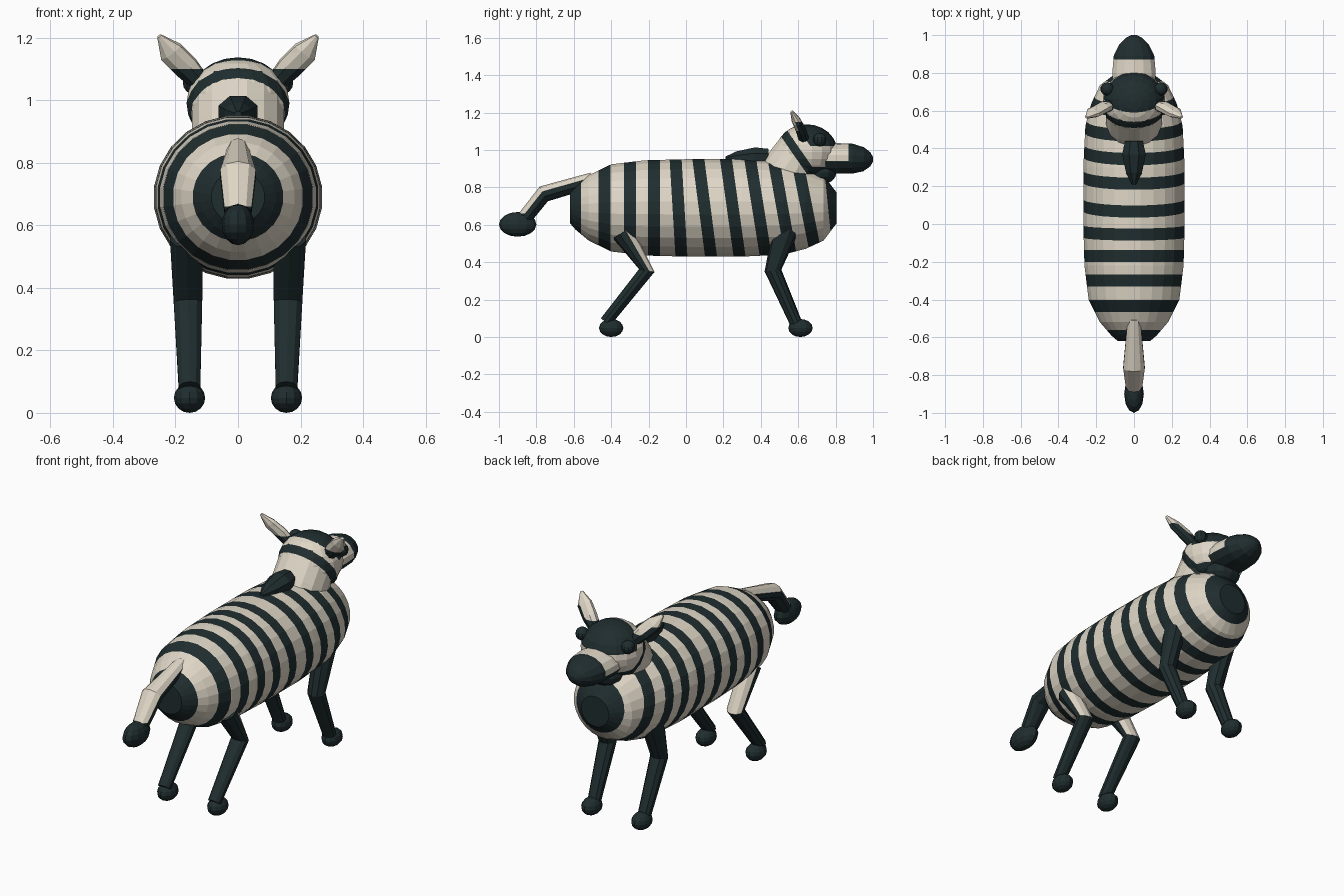
import bpy, bmesh, math
from mathutils import Vector

cube = bpy.data.objects.get("Cube")
if cube:
    bpy.data.objects.remove(cube, do_unlink=True)


def material(name, color):
    m = bpy.data.materials.new(name)
    m.diffuse_color = (*color, 1)
    m.use_nodes = True
    bsdf = next(n for n in m.node_tree.nodes if n.type == 'BSDF_PRINCIPLED')
    bsdf.inputs["Base Color"].default_value = (*color, 1)
    return m


MATS = [material("cream", (0.74, 0.68, 0.57)), material("dark_slate", (0.014, 0.026, 0.028))]


def finish(bm, name, rule=lambda c, n: True, cuts=()):
    """Cut along planes, then pick cream or dark for each face by a rule."""
    for co, no in cuts:
        geom = bm.verts[:] + bm.edges[:] + bm.faces[:]
        bmesh.ops.bisect_plane(bm, geom=geom, plane_co=co, plane_no=no)
    bmesh.ops.recalc_face_normals(bm, faces=bm.faces)
    bm.normal_update()
    for f in bm.faces:
        f.material_index = int(rule(f.calc_center_median(), f.normal))
    me = bpy.data.meshes.new(name)
    bm.to_mesh(me)
    bm.free()
    for m in MATS:
        me.materials.append(m)
    ob = bpy.data.objects.new(name, me)
    bpy.context.collection.objects.link(ob)
    return ob


def tube(name, path, sides=10, **paint):
    """Loft elliptical rings along a path of (point, half width, half depth)."""
    bm = bmesh.new()
    pts = [Vector(p[0]) for p in path]
    rings = []
    for i, (_, rx, rd) in enumerate(path):
        t = (pts[min(i + 1, len(pts) - 1)] - pts[max(i - 1, 0)]).normalized()
        side = (Vector((1, 0, 0)) - t * t.x).normalized()
        up = t.cross(side)
        ring = []
        for k in range(sides):
            a = math.tau * (k + 0.5) / sides
            ring.append(bm.verts.new(pts[i] + side * rx * math.cos(a) + up * rd * math.sin(a)))
        rings.append(ring)
    for a, b in zip(rings, rings[1:]):
        for k in range(sides):
            j = (k + 1) % sides
            bm.faces.new((a[k], a[j], b[j], b[k]))
    bm.faces.new(rings[0])
    bm.faces.new(rings[-1])
    return finish(bm, name, **paint)


def blob(name, center, radii, segments=12, rings=8, **paint):
    bm = bmesh.new()
    bmesh.ops.create_uvsphere(bm, u_segments=segments, v_segments=rings, radius=1)
    bmesh.ops.scale(bm, vec=radii, verts=bm.verts)
    bmesh.ops.translate(bm, vec=center, verts=bm.verts)
    return finish(bm, name, **paint)


# Barrel body with slanted stripes
MID = 0.69
stripes = [(-0.435, 0), (-0.3, 0), (-0.17, 0), (-0.04, 0.06), (0.1, 0.13),
           (0.25, 0.14), (0.385, 0.16), (0.515, 0.18), (0.645, 0.2)]
HALF = 0.032
bands = [(y - HALF, y + HALF, s) for y, s in stripes]
bands += [(-0.9, -0.562, 0), (0.76, 1, 0.1)]
body_cuts = [((0, y, MID), (0, 1, s)) for lo, hi, s in bands for y in (lo, hi)]


def body_rule(c, n):
    return any(lo < c.y + s * (c.z - MID) < hi for lo, hi, s in bands)


profile = [(-0.62, 0.085), (-0.59, 0.12), (-0.52, 0.18), (-0.4, 0.24), (-0.22, 0.262), (0, 0.268),
           (0.3, 0.268), (0.52, 0.257), (0.64, 0.225), (0.735, 0.18), (0.805, 0.085)]
tube("body", [((0, y, MID), r * 1.01, r * 0.98) for y, r in profile], 24,
     rule=body_rule, cuts=body_cuts)

# Neck and head share slanted stripes, a dark forehead and a dark throat
SLANT = Vector((0, 0.82, 0.57))
levels = (1.03, 1.075, 1.13)
head_cuts = [(SLANT * d, SLANT) for d in levels]
head_cuts += [((0, 0, 1.02), (0, 0, 1)), ((0, 0, 0.91), (0, 0, 1)), ((0, 0.66, 0), (0, 1, 0))]


def head_rule(c, n):
    d = c.dot(SLANT)
    return (levels[0] < d < levels[1] or (d > levels[2] and c.z > 1.02)
            or (c.z < 0.91 and c.y > 0.66))


tube("neck", [((0, 0.49, 0.79), 0.15, 0.15), ((0, 0.555, 0.89), 0.15, 0.15),
              ((0, 0.62, 0.99), 0.15, 0.14)], 16, rule=head_rule, cuts=head_cuts)
blob("head", (0, 0.645, 0.99), (0.167, 0.165, 0.147), 18, 12, rule=head_rule, cuts=head_cuts)
blob("throat", (0, 0.72, 0.88), (0.1, 0.085, 0.065))

# Muzzle with a dark tip and jaw
muzzle = [(0.7, 0.955, 0.115, 0.08), (0.8, 0.955, 0.118, 0.082), (0.89, 0.953, 0.11, 0.08),
          (0.95, 0.95, 0.08, 0.064), (0.985, 0.95, 0.045, 0.038), (1.0, 0.95, 0.015, 0.012)]
tube("muzzle", [((0, y, z), rx, rz) for y, z, rx, rz in muzzle], 14,
     rule=lambda c, n: c.y > 0.87 or c.z < 0.94,
     cuts=[((0, 0.87, 0), (0, 1, 0)), ((0, 0, 0.94), (0, 0, 1))])

# Mane tuft behind the neck
tube("mane_tuft", [((0, 0.21, 0.955), 0.012, 0.01), ((0, 0.27, 0.955), 0.045, 0.04),
                   ((0, 0.37, 0.96), 0.068, 0.058), ((0, 0.44, 0.96), 0.05, 0.05)], 8)

# Tail: cream above, dark beneath, dark tuft
tube("tail", [((0, -0.5, 0.84), 0.035, 0.04), ((0, -0.76, 0.765), 0.06, 0.045),
              ((0, -0.86, 0.64), 0.045, 0.04)], 10,
     rule=lambda c, n: (n.z < 0.15 and n.y > -0.4) or c.z < 0.66,
     cuts=[((0, 0, 0.66), (0, 0, 1))])
blob("tail_tuft", (0, -0.9, 0.602), (0.052, 0.1, 0.066))

# Paired parts
for s, side in ((1, "left"), (-1, "right")):
    tube(side + "_ear", [((s * 0.11, 0.635, 1.045), 0.03, 0.03), ((s * 0.165, 0.615, 1.105), 0.042, 0.03),
                         ((s * 0.215, 0.59, 1.155), 0.042, 0.025), ((s * 0.252, 0.565, 1.205), 0.008, 0.008)], 8,
         rule=lambda c, n: c.z < 1.1 or (n.x * s - n.z + n.y > 0.6 and c.z < 1.15),
         cuts=[((0, 0, 1.1), (0, 0, 1)), ((0, 0, 1.15), (0, 0, 1))])
    blob(side + "_eye", (s * 0.142, 0.715, 1.055), (0.036, 0.036, 0.036), 10, 8)

    tube(side + "_rear_leg", [((s * 0.165, -0.34, 0.56), 0.055, 0.06), ((s * 0.16, -0.21, 0.355), 0.048, 0.042),
                              ((s * 0.155, -0.43, 0.08), 0.036, 0.032)], 10,
         rule=lambda c, n: not (n.y > 0.45 and n.z > 0.2 and c.z > 0.36))
    tube(side + "_fore_leg", [((s * 0.165, 0.535, 0.58), 0.055, 0.07), ((s * 0.16, 0.465, 0.355), 0.048, 0.045),
                              ((s * 0.155, 0.59, 0.07), 0.036, 0.033)], 10)
    for y, part in ((-0.4, "_rear_hoof"), (0.612, "_fore_hoof")):
        blob(side + part, (s * 0.155, y, 0.048), (0.05, 0.065, 0.048))
